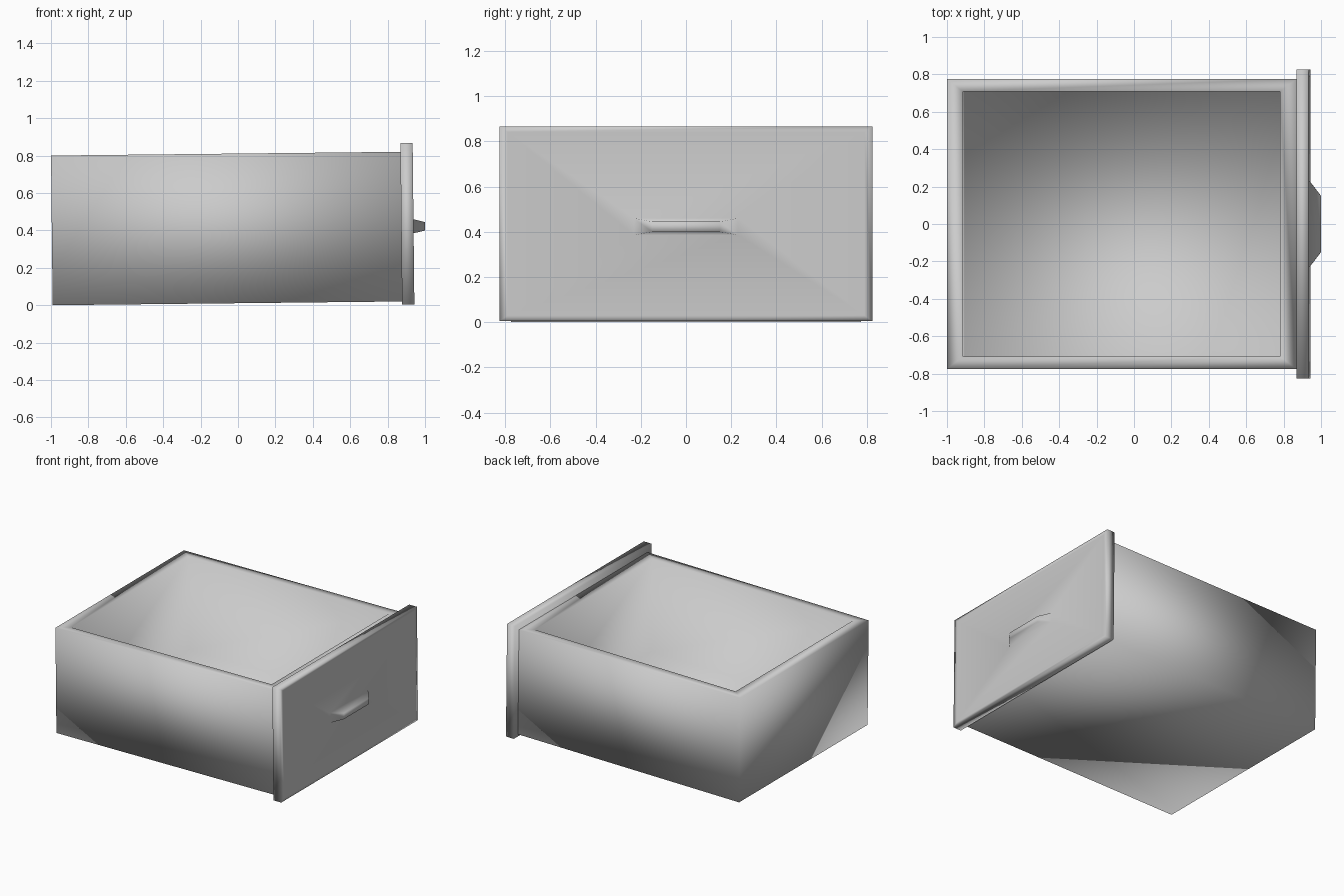
import bpy, bmesh, math
from mathutils import Matrix

if "Cube" in bpy.data.objects:
    bpy.data.objects.remove(bpy.data.objects["Cube"])

# The whole drawer leans slightly, rising toward the handle
LEAN = Matrix.Rotation(-0.0107, 4, 'Y')


def ring(bm, axis, pos, a0, a1, b0, b1):
    """Rectangle of four verts at a position along the x or z axis."""
    pts = [(a0, b0), (a1, b0), (a1, b1), (a0, b1)]
    if axis == 'x':
        return [bm.verts.new((pos, a, b)) for a, b in pts]
    return [bm.verts.new((a, b, pos)) for a, b in pts]


def loft(name, axis, sections):
    """Closed solid lofted through successive rectangles, capped at both ends."""
    bm = bmesh.new()
    rings = [ring(bm, axis, *s) for s in sections]
    for r, s in zip(rings, rings[1:]):
        for i in range(4):
            j = (i + 1) % 4
            bm.faces.new((r[i], r[j], s[j], s[i]))
    bm.faces.new(rings[0][::-1])
    bm.faces.new(rings[-1])
    bmesh.ops.recalc_face_normals(bm, faces=bm.faces)
    bm.transform(LEAN)
    for f in bm.faces:
        f.smooth = True
    mesh = bpy.data.meshes.new(name)
    bm.to_mesh(mesh)
    bm.free()
    obj = bpy.data.objects.new(name, mesh)
    bpy.context.collection.objects.link(obj)
    return obj


# Open box: outside bottom, outside rim, inside rim, inside floor
loft("drawer_box", 'z', [
    (0.011, -0.991, 0.877, -0.775, 0.775),
    (0.811, -0.991, 0.877, -0.775, 0.775),
    (0.811, -0.906, 0.789, -0.708, 0.708),
    (0.100, -0.906, 0.789, -0.708, 0.708),
])

# Front panel with a border loop, flowing into the tapered handle
loft("front_panel_with_handle", 'x', [
    (0.877, -0.825, 0.825, -0.005, 0.857),
    (0.943, -0.825, 0.825, -0.005, 0.857),
    (0.943, -0.790, 0.790, 0.020, 0.832),
    (0.943, -0.230, 0.230, 0.375, 0.450),
    (1.0045, -0.150, 0.150, 0.389, 0.434),
])
